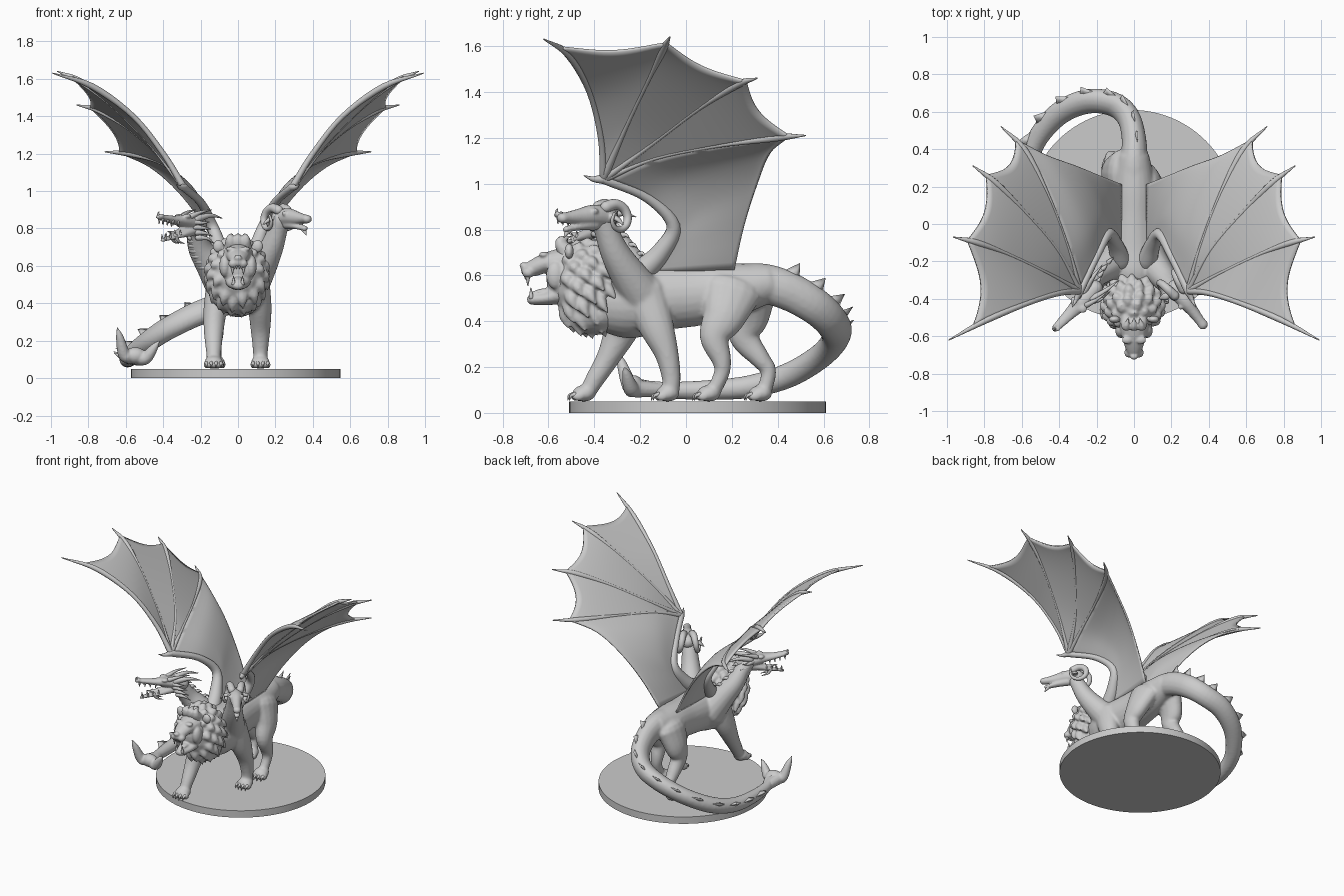
import bpy, bmesh, math
from mathutils import Vector as V, Matrix

if "Cube" in bpy.data.objects:
    bpy.data.objects.remove(bpy.data.objects["Cube"])

def spline(P, s):
    n = len(P) - 1
    x = min(max(s, 0) * n, n - 1e-6)
    i = int(x); t = x - i
    p1, p2 = P[i], P[i + 1]
    p0 = P[i - 1] if i else p1 * 2 - p2
    p3 = P[i + 2] if i + 2 <= n else p2 * 2 - p1
    return (p1 * 2 + (p2 - p0) * t + (p0 * 2 - p1 * 5 + p2 * 4 - p3) * t ** 2
            + (p1 * 3 - p0 - p2 * 3 + p3) * t ** 3) * 0.5

def tube(bm, pts, radii, seg=16, sub=5):
    """Smooth round-ended tube; a radius is a number or a (side, height) pair."""
    P = []
    for p, r in zip(pts, radii):
        a, b = r if isinstance(r, tuple) else (r, r)
        P.append(V((*p, a, b)))
    n = (len(P) - 1) * sub
    S = [spline(P, i / n) for i in range(n + 1)]
    C = [V(q[:3]) for q in S]
    rings, side = [], None
    for i, q in enumerate(S):
        t = (C[min(i + 1, n)] - C[max(i - 1, 0)]).normalized()
        ref = side or (V((1, 0, 0)) if abs(t.x) < 0.9 else V((0, 1, 0)))
        side = (ref - t * ref.dot(t)).normalized()
        rings.append((C[i], t, side, t.cross(side), max(q[3], .001), max(q[4], .001)))
    def cap(r, sg):
        c, t, u, v, a, b = r
        m = min(a, b)
        return [(c + t * sg * m * math.sin(k), t, u, v, a * math.cos(k), b * math.cos(k)) for k in (.5, 1.0, 1.4)]
    rings = cap(rings[0], -1)[::-1] + rings + cap(rings[-1], 1)
    vs = []
    for c, t, u, v, a, b in rings:
        vs.append([bm.verts.new(c + u * a * math.cos(k * math.tau / seg) + v * b * math.sin(k * math.tau / seg))
                   for k in range(seg)])
    for A, B in zip(vs, vs[1:]):
        for k in range(seg):
            bm.faces.new((A[k], A[(k + 1) % seg], B[(k + 1) % seg], B[k]))
    bm.faces.new(vs[0][::-1]); bm.faces.new(vs[-1])

def spike(bm, pts, r):
    n = len(pts) - 1
    tube(bm, pts, [r * (1 - i / n) + .002 for i in range(n + 1)], 8, 4)

def ball(bm, c, r):
    bmesh.ops.create_uvsphere(bm, u_segments=20, v_segments=12, radius=1,
                              matrix=Matrix.Translation(c) @ Matrix.Diagonal((*r, 1)))

def finish(name, bm, voxel=0, smooth=4, mirror=False):
    bmesh.ops.recalc_face_normals(bm, faces=bm.faces)
    me = bpy.data.meshes.new(name)
    bm.to_mesh(me); bm.free()
    me.shade_smooth()
    ob = bpy.data.objects.new(name, me)
    bpy.context.collection.objects.link(ob)
    if voxel:
        m = ob.modifiers.new("fuse", 'REMESH')
        m.mode, m.voxel_size, m.use_smooth_shade = 'VOXEL', voxel, True
        m = ob.modifiers.new("soften", 'SMOOTH')
        m.factor, m.iterations = .5, smooth
    if mirror:
        ob.modifiers.new("mirror", 'MIRROR')
    return ob

def frame(o, dx, dy):
    """Head frame: forward, sideways, up."""
    d = V((dx, dy, 0)).normalized(); s = V((-d.y, d.x, 0))
    return lambda f, w, u: V(o) + d * f + s * w + V((0, 0, u))

# round base
bm = bmesh.new()
bmesh.ops.create_cone(bm, cap_ends=True, segments=96, radius1=.56, radius2=.56, depth=.05,
                      matrix=Matrix.Translation((-.013, .05, .025)))
finish("base", bm).data.set_sharp_from_angle(angle=.6)

# body, necks, legs and tail fused into one skin
bm, claws = bmesh.new(), bmesh.new()
tube(bm, [(0, -.38, .49), (0, -.25, .49), (0, -.1, .505), (0, .05, .515), (0, .2, .535), (0, .33, .56)],
     [(.11, .13), (.15, .165), (.135, .145), (.12, .135), (.115, .12), (.09, .092)], 24)
tail = [(0, .2, .56), (0, .33, .565), (0, .45, .53), (-.03, .57, .46), (-.11, .64, .39), (-.25, .655, .33),
        (-.4, .59, .25), (-.52, .45, .165), (-.575, .28, .115), (-.59, .1, .1), (-.58, -.08, .1), (-.56, -.2, .12)]
tube(bm, tail, [(.09, .085), (.075, .088), (.066, .085), (.062, .08), (.06, .075), (.058, .072), (.055, .065),
                .055, .05, .044, .036, .026])
goat_r, neck_r = [.1, .08, .064, .052, .048], [.11, .085, .066, .053, .048]
goat_neck = [(.07, -.18, .5), (.13, -.25, .6), (.18, -.31, .7), (.215, -.35, .8), (.23, -.37, .845)]
drag_neck = [(-.07, -.17, .5), (-.14, -.22, .6), (-.2, -.27, .69), (-.225, -.32, .77), (-.24, -.36, .815)]
tube(bm, goat_neck, goat_r)
tube(bm, drag_neck, neck_r)
front_r = [(.085, .1), (.065, .078), .053, .042, .036]
hind_r = [(.075, .13), (.065, .095), (.052, .066), .043, .034, .032]
legs = [([(.085, -.18, .52), (.115, -.13, .38), (.12, -.085, .26), (.12, -.065, .16), (.12, -.065, .09)], front_r),
        ([(-.085, -.24, .5), (-.12, -.28, .37), (-.13, -.335, .25), (-.13, -.395, .15), (-.13, -.43, .09)], front_r),
        ([(.07, .2, .53), (.11, .165, .42), (.125, .125, .33), (.125, .155, .23), (.125, .155, .17), (.12, .115, .085)], hind_r),
        ([(-.07, .27, .53), (-.11, .27, .42), (-.12, .255, .33), (-.12, .325, .235), (-.12, .36, .18), (-.12, .34, .085)], hind_r)]
for pts, r in legs:
    tube(bm, pts, r)
    x, y, z = pts[-1]
    ball(bm, (x, y - .015, .085), (.05, .052, .036))
    for k in (-1.5, -.5, .5, 1.5):
        tx, ty = x + k * .026, y - .052 + abs(k) * .008
        ball(bm, (tx, ty, .072), (.016, .028, .021))
        spike(claws, [(tx, ty - .015, .08), (tx, ty - .032, .074), (tx, ty - .038, .056)], .009)
finish("body", bm, .009, 5)
finish("claws", claws)

# tail fins: flat triangular blades
bm = bmesh.new()
T = [V(p) for p in tail]
for k in range(11):
    s = .175 + k * .068
    p = spline(T, s); t = (spline(T, s + .02) - p).normalized()
    n = p - V((-.12, .2, .12)) + V((0, 0, .25))
    n = (n - t * n.dot(t)).normalized()
    w, h = t.cross(n) * .018, .135 - k * .005
    p = p + n * .03
    base = [bm.verts.new(q) for q in (p - t * .085, p + w, p + t * .06, p - w)]
    mid = [bm.verts.new(q) for q in (p + n * h * .42 - t * .04, p + n * h * .42 + w * .4,
                                     p + n * h * .42 + t * .02, p + n * h * .42 - w * .4)]
    tip = bm.verts.new(p + n * (h - .03))
    for i in range(4):
        j = (i + 1) % 4
        bm.faces.new((base[i], base[j], mid[j], mid[i]))
        bm.faces.new((mid[i], mid[j], tip))
    bm.faces.new(base[::-1])
finish("tail_fins", bm)

# hooked crescent at the tail tip
bm = bmesh.new()
for mid, tip in (((-.61, -.25, .13), (-.645, -.3, .27)), ((-.49, -.24, .11), (-.42, -.27, .2))):
    tube(bm, [(-.575, -.1, .1), V(mid) * .5 + V((-.28, -.1, .05)), mid, V(mid) * .4 + V(tip) * .6, tip],
         [.03, .038, .034, .022, .004], 12)
ball(bm, (-.55, -.23, .12), (.06, .045, .045))
finish("tail_tip", bm, .006, 4)

# wings: arm, four fingers, thumb
bm = bmesh.new()
W = V((.29, -.36, 1.02))
arm = [V(p) for p in ((.07, -.2, .61), (.1, -.11, .7), (.14, -.055, .82), (.2, -.17, .94))] + [W]
tube(bm, arm, [.055, .042, .03, .022, .021])
fingers = [[W] + [V(p) for p in f] for f in (
    [(.4, -.37, 1.2), (.56, -.42, 1.4), (.78, -.51, 1.56), (.99, -.62, 1.63)],
    [(.47, -.26, 1.25), (.68, -.16, 1.46), (.84, -.1, 1.585), (.965, -.07, 1.64)],
    [(.41, -.14, 1.18), (.58, .06, 1.33), (.74, .22, 1.43), (.86, .31, 1.46)],
    [(.35, -.14, 1.11), (.45, .13, 1.165), (.58, .39, 1.2), (.71, .52, 1.21)])]
for i, f in enumerate(fingers):
    tube(bm, f, [.018, .015 if i == 0 else .01, .014 if i == 0 else .01, .017, .003], 10)
spike(bm, [W, W + V((.02, -.045, .0)), W + V((.04, -.085, .015))], .02)
finish("wing_bones", bm, mirror=True)

# wing membranes
bm = bmesh.new()
def patch(fn, n=16):
    g = [[bm.verts.new(fn(i / n, j / n)) for j in range(n + 1)] for i in range(n + 1)]
    for i in range(n):
        for j in range(n):
            bm.faces.new((g[i][j], g[i + 1][j], g[i + 1][j + 1], g[i][j + 1]))
END = .85
for A, B in zip(fingers, fingers[1:]):
    def web(s, t, A=A, B=B):
        k = END * s * (1 - .4 * t * (1 - t))
        return spline(A, k).lerp(spline(B, k), t)
    patch(web)
F4 = fingers[3]; T4 = spline(F4, END)
trail = [T4] + [V(p) for p in ((.47, .365, 1.13), (.32, .31, 1.0), (.18, .255, .82), (.065, .21, .62))]
def inner(s, t):
    return spline(arm[::-1], t).lerp(spline(trail, t), s) + (spline(F4, END * s) - W.lerp(T4, s)) * (1 - t)
patch(inner, 20)
bmesh.ops.remove_doubles(bm, verts=bm.verts, dist=.0005)
ob = finish("wing_membrane", bm, mirror=True)
m = ob.modifiers.new("thickness", 'SOLIDIFY'); m.thickness, m.offset = .012, 0

# lion mane of soft swept clumps
bm = bmesh.new()
c, r = V((-.005, -.435, .565)), V((.15, .15, .18))
ball(bm, c, r)
ball(bm, (-.005, -.4, .43), (.13, .12, .09))
for i in range(90):
    z = 1 - 2 * (i + .5) / 90
    a = i * 2.39996
    d = V((math.sqrt(1 - z * z) * math.cos(a), math.sqrt(1 - z * z) * math.sin(a), z))
    if d.y < -.75 and d.z > -.6:
        continue
    p = c + V((d.x * r.x, d.y * r.y, d.z * r.z))
    spike(bm, [p - d * .03, p + d * .008 + V((0, .01, -.01)), p + d * .022 + V((0, .035, -.05))], .05)
for x in (-.035, .0, .035):
    spike(bm, [(x, -.52, .7), (x * 1.2, -.55, .75), (x * .8, -.49, .775)], .04)
finish("lion_mane", bm, .007, 7)

# lion head with open jaws
bm, teeth = bmesh.new(), bmesh.new()
ball(bm, (0, -.52, .59), (.1, .09, .12))
tube(bm, [(0, -.5, .66), (0, -.6, .656), (0, -.665, .632), (0, -.69, .622)],
     [(.09, .075), (.066, .046), (.046, .037), (.036, .03)])
tube(bm, [(0, -.52, .53), (0, -.6, .502), (0, -.67, .495)], [(.08, .06), (.055, .032), (.034, .024)])
ball(bm, (0, -.708, .642), (.022, .018, .016))
tube(bm, [(0, -.56, .53), (0, -.63, .53), (0, -.67, .52)], [(.03, .015), (.028, .012), (.02, .008)])
for s in (-1, 1):
    ball(bm, (s * .026, -.688, .612), (.026, .027, .024))
    ball(bm, (s * .038, -.62, .69), (.028, .022, .013))
    ball(bm, (s * .07, -.57, .6), (.03, .04, .06))
    ball(bm, (s * .105, -.51, .705), (.03, .02, .034))
    spike(teeth, [(s * .03, -.69, .6), (s * .029, -.69, .555)], .01)
    spike(teeth, [(s * .024, -.675, .505), (s * .024, -.677, .545)], .009)
    for k in range(2):
        spike(teeth, [(s * (.007 + .011 * k), -.7, .6), (s * (.007 + .011 * k), -.7, .583)], .006)
finish("lion_head", bm, .006, 3)
finish("lion_teeth", teeth)

# goat head with curled horns
bm, horn = bmesh.new(), bmesh.new()
G = frame((.235, -.36, .85), .6, -.8)
tube(bm, [G(-.02, 0, .005), G(.06, 0, .012), G(.13, 0, .006), G(.19, 0, .002), G(.225, 0, 0)],
     [.047, (.044, .046), (.032, .036), (.026, .026), (.027, .023)])
tube(bm, [G(.05, 0, -.025), G(.13, 0, -.038), G(.205, 0, -.05)], [.03, (.022, .016), (.018, .013)])
for s in (-1, 1):
    ball(bm, G(.075, s * .036, .03), (.016, .016, .014))
    tube(bm, [G(-.01, s * .04, .005), G(-.02, s * .075, -.005), G(-.03, s * .105, -.03)], [.015, (.02, .012), .004])
    pts = []
    for k in range(9):
        a = math.radians(50 + k * 42); q = 1 - k * .035
        pts.append(G(-.035 + .066 * q * math.cos(a), s * (.028 + .0075 * k), .0 + .062 * q * math.sin(a)))
    tube(horn, pts, [(.026 - .0025 * k) for k in range(9)], 12)
spike(horn, [G(.19, 0, -.05), G(.205, 0, -.07), G(.215, 0, -.085)], .014)
finish("goat_head", bm, .006, 3)
finish("goat_horns_and_beard", horn)

# dragon head, horns, frills and teeth
bm, horn = bmesh.new(), bmesh.new()
D = frame((-.225, -.36, .82), -.7, -.71)
tube(bm, [D(-.02, 0, 0), D(.08, 0, .018), D(.17, 0, .026), D(.25, 0, .038), D(.285, 0, .042)],
     [.046, (.046, .036), (.032, .022), (.024, .016), (.016, .012)])
tube(bm, [D(0, 0, -.02), D(.1, 0, -.045), D(.18, 0, -.066), D(.255, 0, -.082)],
     [.04, (.034, .022), (.024, .012), (.013, .009)])
tube(bm, [D(.08, 0, -.02), D(.16, 0, -.04), D(.22, 0, -.035)], [(.025, .012), (.015, .008), .004])
for s in (-1, 1):
    ball(bm, D(.1, s * .03, .045), (.024, .024, .012))
    ball(bm, D(.272, s * .012, .05), (.012, .012, .01))
    spike(horn, [D(.03, s * .03, .03), D(-.06, s * .05, .05), D(-.14, s * .06, .035)], .02)
    spike(horn, [D(.07, s * .032, .045), D(.01, s * .05, .068), D(-.06, s * .06, .08)], .014)
    for k in range(4):
        f, u = .05 - .012 * k, .015 - .028 * k
        spike(horn, [D(f, s * .03, u), D(f - .04, s * .06, u - .005), D(f - .08, s * .07, u - .01 * k)], .014)
    spike(horn, [D(.17, s * .012, -.06), D(.15, s * .017, -.088), D(.11, s * .02, -.1)], .012)
    for k in range(4):
        f, w = .265 - .035 * k, s * (.013 + .004 * k)
        spike(horn, [D(f, w, .03 - .005 * k), D(f + .002, w, .005 - .005 * k)], .005)
        spike(horn, [D(f - .02, w * .9, -.075 + .008 * k), D(f - .018, w * .9, -.052 + .008 * k)], .005)
spike(horn, [D(.275, 0, .045), D(.288, 0, .058), D(.28, 0, .07)], .008)
finish("dragon_head", bm, .006, 3)
finish("dragon_horns_and_teeth", horn)

# dragon throat plates and nape spines
bm = bmesh.new()
N = [V(p) for p in drag_neck]
for k in range(9):
    s = .3 + k * .075
    p = spline(N, s); t = (spline(N, s + .03) - p).normalized()
    n = V((-.7, -.71, -.2)); n = (n - t * n.dot(t)).normalized()
    rad = spline([V((x, 0, 0)) for x in neck_r], s).x
    ball(bm, p + n * rad * .5, (rad * .6, rad * .6, .02))
    if k % 2:
        spike(bm, [p - n * rad * .8, p - n * (rad + .012) - t * .01, p - n * (rad + .02) - t * .03], .014)
finish("dragon_throat_plates", bm)
